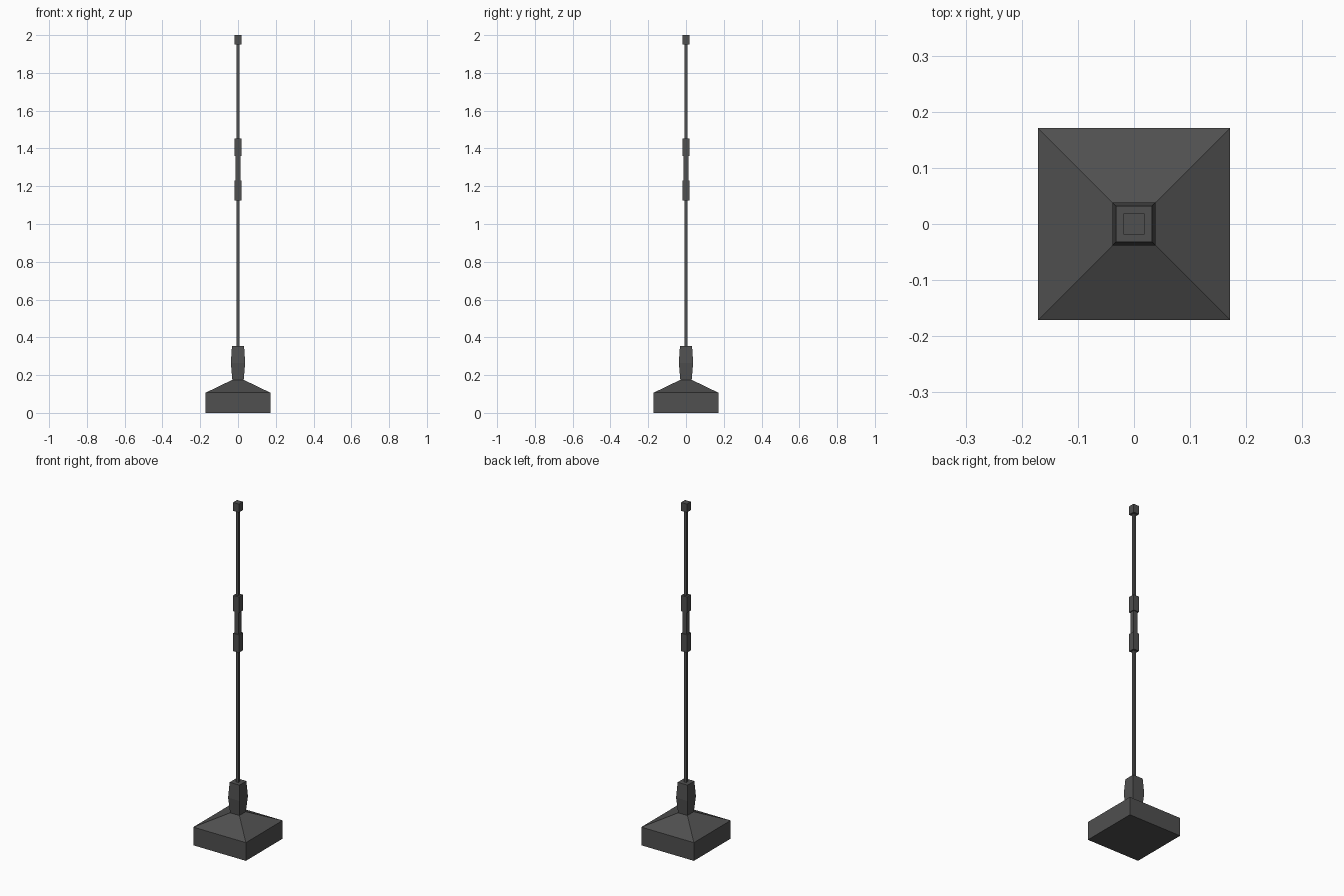
import bpy, bmesh

if "Cube" in bpy.data.objects:
    bpy.data.objects.remove(bpy.data.objects["Cube"])

mat = bpy.data.materials.new("charcoal grey")
mat.diffuse_color = (0.08, 0.08, 0.08, 1)
mat.use_nodes = True
mat.node_tree.nodes["Principled BSDF"].inputs["Base Color"].default_value = mat.diffuse_color


def square_loft(name, profile):
    """Stack square rings of (half width, z), capped at both ends."""
    bm = bmesh.new()
    rings = [[bm.verts.new((sx * h, sy * h, z))
              for sx, sy in ((-1, -1), (1, -1), (1, 1), (-1, 1))]
             for h, z in profile]
    for a, b in zip(rings, rings[1:]):
        for i in range(4):
            j = (i + 1) % 4
            bm.faces.new((a[i], a[j], b[j], b[i]))
    bm.faces.new(rings[0][::-1])
    bm.faces.new(rings[-1])
    me = bpy.data.meshes.new(name)
    bm.to_mesh(me)
    bm.free()
    me.materials.append(mat)
    ob = bpy.data.objects.new(name, me)
    bpy.context.collection.objects.link(ob)


# weighted foot with a pyramid top
square_loft("base", [(0.171, 0), (0.171, 0.107), (0.03, 0.175)])
# bulging socket that holds the rod
square_loft("socket", [(0.03, 0.175), (0.038, 0.265), (0.032, 0.355)])
# thin rod, with a thicker section between the collars
square_loft("rod", [(0.008, 0.355), (0.008, 1.95)])
square_loft("rod_sleeve", [(0.0135, 1.23), (0.0135, 1.36)])
# collars and tip
for name, lo, hi in (("lower_collar", 1.125, 1.23),
                     ("upper_collar", 1.36, 1.453),
                     ("tip", 1.95, 2.0)):
    square_loft(name, [(0.0185, lo), (0.0185, hi)])
